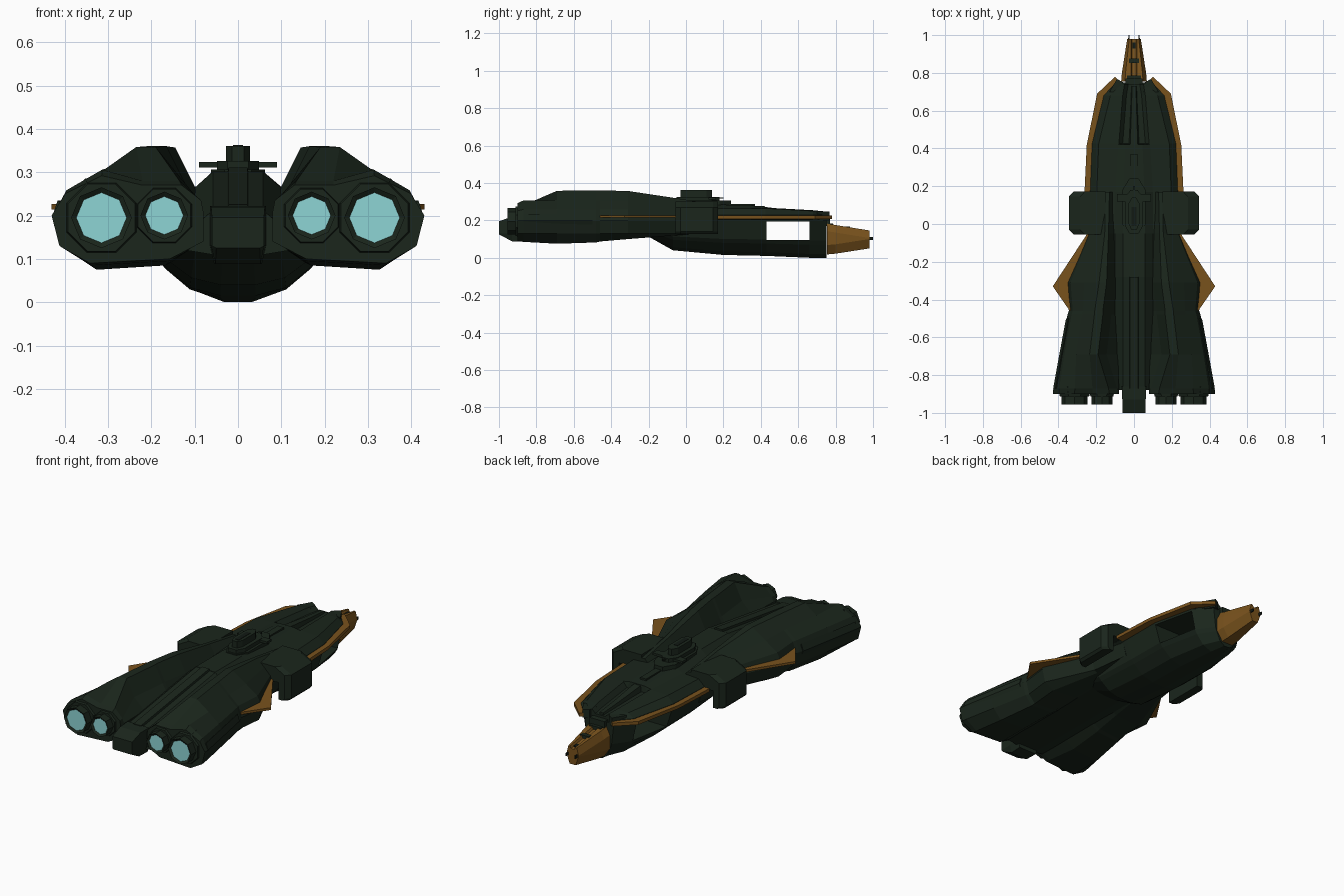
import bpy, bmesh, math
from mathutils import Matrix

cube = bpy.data.objects.get("Cube")
if cube:
    bpy.data.objects.remove(cube, do_unlink=True)


def material(name, r, g, b):
    m = bpy.data.materials.new(name)
    m.use_nodes = True
    m.diffuse_color = (r, g, b, 1)
    bsdf = m.node_tree.nodes["Principled BSDF"]
    bsdf.inputs["Base Color"].default_value = (r, g, b, 1)
    bsdf.inputs["Roughness"].default_value = 0.7
    return m


GREEN = material("dark green hull", .0105, .019, .0115)
BLACK = material("black green trim", .006, .01, .007)
ORANGE = material("burnt orange", .19, .085, .012)
GLOW = material("pale cyan glow", .27, .66, .66)


def finish(name, bm, mats, mirror=False):
    bmesh.ops.recalc_face_normals(bm, faces=bm.faces)
    mesh = bpy.data.meshes.new(name)
    bm.to_mesh(mesh)
    bm.free()
    for m in mats:
        mesh.materials.append(m)
    obj = bpy.data.objects.new(name, mesh)
    bpy.context.collection.objects.link(obj)
    if mirror:
        mod = obj.modifiers.new("Mirror", "MIRROR")
        mod.use_mirror_merge = False
    return obj


def skin(name, rings, mat, mirror=False):
    """Join closed rings of 3D points and cap both ends."""
    bm = bmesh.new()
    loops = [[bm.verts.new(p) for p in ring] for ring in rings]
    n = len(loops[0])
    for a, b in zip(loops, loops[1:]):
        for i in range(n):
            j = (i + 1) % n
            bm.faces.new((a[i], a[j], b[j], b[i]))
    bm.faces.new(loops[0])
    bm.faces.new(loops[-1])
    return finish(name, bm, [mat], mirror)


def symmetric(y, half):
    return [(x, y, z) for x, z in half] + [(-x, y, z) for x, z in reversed(half)]


def plate(name, outline, z0, z1, mat, mirror=False):
    return skin(name, [[(x, y, z) for x, y in outline] for z in (z0, z1)], mat, mirror)


def box(name, x0, x1, y0, y1, z0, z1, mat, mirror=False):
    return plate(name, [(x0, y0), (x1, y0), (x1, y1), (x0, y1)], z0, z1, mat, mirror)


def lerp(a, b, t):
    return a + (b - a) * t


# Lower hull, a faceted keel with an open bay cut through it
def keel(y, w, zb):
    h = .205 - zb
    return symmetric(y, [(w * 1.18, .205), (w, zb + .45 * h), (w * .9, zb + .34 * h),
                         (w * .6, zb + .1 * h), (w * .22, zb)])


lower = skin("lower_hull", [keel(*s) for s in (
    (-.3, .14, .15), (-.24, .16, .135), (-.07, .18, .04), (.2, .185, .015),
    (.43, .185, .01), (.66, .14, 0), (.75, .075, 0))], GREEN)
cutter = box("bay_cutter", -.5, .5, .43, .66, .096, .194, GREEN)
cutter.hide_render = True
cutter.hide_viewport = True
cutter.display_type = "WIRE"
cut = lower.modifiers.new("Bay", "BOOLEAN")
cut.object = cutter
cut.operation = "DIFFERENCE"
cut.solver = "EXACT"


# Upper deck: steep sides, with a sunken channel towards the bow
def deck(y, a, za, b, zb, edge):
    return symmetric(y, [(a, za), (b, zb), (max(b + .01, edge - .035), zb - .004),
                         (edge, .228), (edge, .215), (edge * .85, .195)])


skin("upper_deck", [deck(*s) for s in (
    (-.28, .058, .302, .1, .264, .25), (-.05, .058, .302, .1, .264, .235),
    (.17, .055, .285, .1, .266, .232), (.42, .045, .276, .085, .268, .222),
    (.425, .06, .242, .08, .268, .222), (.68, .04, .23, .06, .254, .16),
    (.74, .03, .228, .05, .248, .105))], GREEN)
plate("bow_prong", [(.05, .7), (.13, .7), (.09, .768), (.058, .75)], .2, .246, GREEN, True)
skin("bow_spine", [symmetric(y, [(w, z), (w * 1.6, .22)]) for y, w, z in (
    (.42, .02, .272), (.6, .014, .25), (.73, .01, .238))], GREEN)
box("deck_spine", -.018, .018, .2, .37, .265, .288, GREEN)

# Aft body sloping down between the engines
skin("aft_body", [symmetric(y, [(.058, z), (.1, z - .036), (.17, .17), (.15, .125), (.06, .11)])
                  for y, z in ((-.88, .212), (-.28, .3), (-.1, .3))], GREEN)
skin("aft_spine", [symmetric(y, [(.022, z + .01), (.03, z - .03)])
                   for y, z in ((-.87, .215), (-.28, .301))], GREEN)
skin("tail_block", [symmetric(y, [(w, top), (w, .13), (w - .01, low)]) for y, w, top, low in (
    (-1, .06, .195, .125), (-.93, .062, .22, .088), (-.86, .065, .222, .088))], GREEN)


# Engine nacelles: steep inner wall, diagonal ridge, shoulder, outer edge and belly
def nacelle(y, xi, r0, r1, top, shoulder, xo, zb):
    pts = [(xi, .14), (xi, .21), (r0 - .045, max(.235, top - .09)), (r0, top), (r1, top),
           (lerp(r1, xo, .45), shoulder), (lerp(r1, xo, .85), lerp(.2, shoulder, .55)),
           (xo, .2), (xo - .018, .13), (lerp(r1, xo, .58), zb), (lerp(xi, r1, .55), zb + .01)]
    return [(x, y, z) for x, z in pts]


skin("engine_nacelle", [nacelle(*s) for s in (
    (-.9, .08, .13, .22, .27, .292, .43, .09), (-.87, .08, .135, .22, .28, .306, .427, .085),
    (-.69, .085, .19, .235, .358, .308, .392, .075), (-.48, .085, .165, .21, .36, .306, .352, .082),
    (-.46, .085, .165, .208, .36, .305, .345, .087), (-.31, .085, .145, .185, .357, .305, .362, .1),
    (-.05, .08, .135, .155, .318, .28, .245, .12), (.17, .08, .13, .15, .283, .26, .215, .14))], GREEN, True)
skin("flank_armour", [[(x, y, z) for x, z in ((xo, .235), (xo + .012, .2), (xo - .012, .145), (xo - .06, .19))]
                      for y, xo in ((-.87, .416), (-.7, .385), (-.5, .348))], GREEN, True)


# Nozzles: a collar, then a ring whose recessed face glows
def nozzle(name, x, z, radius, glow):
    for part, r1, r2, y0, y1 in (("collar", radius * 1.4, radius * 1.2, -.86, -.912),
                                 ("ring", radius, radius, -.9, -.955)):
        bm = bmesh.new()
        turn = Matrix.Rotation(math.pi / 2, 4, "X") @ Matrix.Rotation(math.pi / 8 * (part == "collar"), 4, "Z")
        bmesh.ops.create_cone(bm, cap_ends=True, segments=8, radius1=r1, radius2=r2, depth=y0 - y1,
                              matrix=Matrix.Translation((x, (y0 + y1) / 2, z)) @ turn)
        if part == "ring":
            end = min(bm.faces, key=lambda f: f.calc_center_median().y)
            bmesh.ops.inset_region(bm, faces=[end], thickness=(radius - glow) * .92)
            bmesh.ops.translate(bm, verts=end.verts, vec=(0, .008, 0))
            end.material_index = 1
        finish(name + "_" + part, bm, [GREEN, GLOW], True)


nozzle("outer_nozzle", .315, .195, .07, .057)
nozzle("inner_nozzle", .17, .2, .055, .043)

# Side pods: a short arm with a plate hanging from its tip
skin("side_pod", [[(x, y, z) for x, z in ((.15, .3), (xo - .06, .3), (xo, .268), (xo, .14),
                                          (xo - .012, .127), (.285, .127), (.285, .22), (.15, .21))]
                  for y, xo in ((-.055, .32), (-.03, .345), (.145, .345), (.172, .32))], GREEN, True)

# Orange side fins and bow rails
plate("side_fin", [(.18, 0), (.24, -.04), (.43, -.33), (.34, -.46), (.2, -.4)], .214, .227, ORANGE, True)
plate("bow_rail", [(.262, .17), (.25, .42), (.195, .69), (.1, .78), (.06, .74), (.12, .65),
                   (.17, .42), (.18, .17)], .208, .226, ORANGE, True)


# Bridge tower on a plinth
def hexagon(w, y0, y1, cut):
    return [(-w, y0 + cut), (-w * .5, y0), (w * .5, y0), (w, y0 + cut), (w, y1 - cut),
            (w * .4, y1), (-w * .4, y1), (-w, y1 - cut)]


plate("bridge_plinth", hexagon(.062, -.06, .24, .06), .27, .306, GREEN)
plate("bridge_base", hexagon(.048, -.05, .18, .04), .3, .326, GREEN)
plate("bridge_cap", hexagon(.028, -.03, .14, .03), .32, .361, GREEN)
box("bridge_wing", -.09, .09, .12, .16, .311, .323, GREEN)
box("bridge_window", -.012, .012, -.01, .09, .36, .363, BLACK)
box("bridge_antenna", -.004, .004, .15, .2, .316, .323, GREEN)

# Nose with raised cheeks, narrow dark groove and forward prongs
skin("nose", [symmetric(y, [(.01, t - .012), (.016, t), (w * .7, t), (w, t - .04), (w, b + .05), (w * .5, b)])
              for y, w, t, b in ((.755, .068, .182, .018), (.8, .064, .175, .022), (.98, .036, .146, .05))], ORANGE)
for i, y in enumerate((.775, .865)):
    box("nose_hatch", -.036 + .01 * i, .036 - .01 * i, y - .012, y + .012, .15, .184 - .016 * i, GREEN)
box("nose_groove", -.009, .009, .76, .96, .13, .142, BLACK)
box("nose_neck", -.045, .045, .7, .77, .17, .215, GREEN)
plate("nose_prong", [(.022, .95), (.034, .95), (.029, 1), (.025, 1)], .095, .11, BLACK, True)
